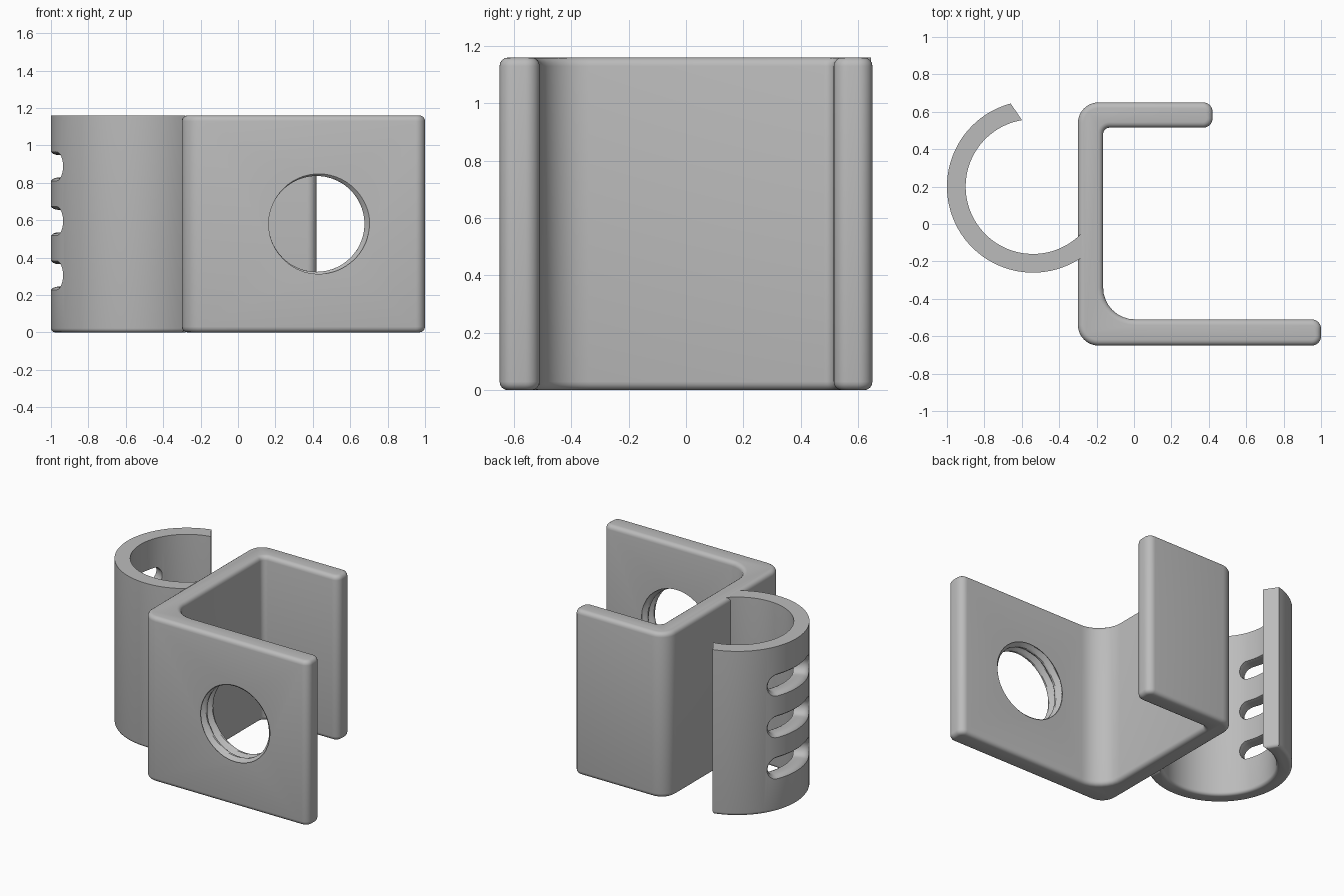
import bpy, bmesh, math
from mathutils import Vector

if "Cube" in bpy.data.objects:
    bpy.data.objects.remove(bpy.data.objects["Cube"])

H = 1.16                      # overall height
CX, CY = -0.54, 0.20          # clip ring centre
R_OUT, R_IN = 0.46, 0.36

grey = bpy.data.materials.new("plain_grey")
grey.diffuse_color = (0.5, 0.5, 0.5, 1)
grey.use_nodes = True
grey.node_tree.nodes["Principled BSDF"].inputs["Base Color"].default_value = grey.diffuse_color


def make_object(name, bm):
    bmesh.ops.recalc_face_normals(bm, faces=bm.faces)
    mesh = bpy.data.meshes.new(name)
    bm.to_mesh(mesh)
    bm.free()
    mesh.materials.append(grey)
    obj = bpy.data.objects.new(name, mesh)
    bpy.context.collection.objects.link(obj)
    return obj


def prism(name, profile, bevel, levels):
    """Extrude a plan profile to full height and round its rims at the given levels."""
    bm = bmesh.new()
    face = bm.faces.new([bm.verts.new((x, y, 0)) for x, y in profile])
    top = bmesh.ops.extrude_face_region(bm, geom=[face])["geom"]
    for v in top:
        if isinstance(v, bmesh.types.BMVert):
            v.co.z = H
    rims = [e for e in bm.edges
            if any(all(abs(v.co.z - z) < 1e-5 for v in e.verts) for z in levels)]
    bmesh.ops.bevel(bm, geom=rims, offset=bevel, offset_type='OFFSET', segments=4,
                    profile=0.5, affect='EDGES', clamp_overlap=False)
    return make_object(name, bm)


def loft(name, rings):
    """Closed solid through rings of equal point count."""
    bm = bmesh.new()
    rows = [[bm.verts.new(p) for p in ring] for ring in rings]
    n = len(rows[0])
    for a, b in zip(rows, rows[1:]):
        for i in range(n):
            j = (i + 1) % n
            bm.faces.new((a[i], a[j], b[j], b[i]))
    bm.faces.new(rows[0])
    bm.faces.new(rows[-1])
    return make_object(name, bm)


def cut(obj, cutter):
    mod = obj.modifiers.new("cut", 'BOOLEAN')
    mod.operation, mod.solver, mod.object = 'DIFFERENCE', 'EXACT', cutter
    bpy.context.view_layer.objects.active = obj
    bpy.ops.object.modifier_apply(modifier=mod.name)
    bpy.data.objects.remove(cutter)


def rounded(corners, steps=8):
    """Right-angled outline with a radius on each corner."""
    pts = []
    for i, (x, y, r) in enumerate(corners):
        p = Vector((x, y))
        a = (Vector(corners[i - 1][:2]) - p).normalized()
        b = (Vector(corners[(i + 1) % len(corners)][:2]) - p).normalized()
        for k in range(steps + 1):
            t = math.pi / 2 * k / steps
            pts.append(p + r * (a + b - b * math.cos(t) - a * math.sin(t)))
    return pts


def arc(radius, start, end, n=72):
    return [(CX + radius * math.cos(math.radians(start + (end - start) * i / n)),
             CY + radius * math.sin(math.radians(start + (end - start) * i / n)))
            for i in range(n + 1)]


# Channel bracket: long front arm, web, short back arm
bracket = prism("channel_bracket", rounded([
    (1.0, -0.65, 0.05), (1.0, -0.51, 0.05), (-0.165, -0.51, 0.17), (-0.165, 0.515, 0.035),
    (0.42, 0.515, 0.05), (0.42, 0.65, 0.05), (-0.30, 0.65, 0.11), (-0.30, -0.65, 0.11)]),
    0.03, (0, H))

# Threaded hole through the front arm: helical groove around a round bore
PITCH, N = 0.07, 72
thread = []
for row in range(37):
    y = -0.70 + 0.25 * row / 36
    ring = []
    for i in range(N):
        t = 2 * math.pi * i / N
        phase = ((y + 0.65) / PITCH + i / N + 0.5) % 1
        r = 0.256 + 0.03 * max(0, 1 - abs(phase - 0.5) / 0.4)
        ring.append((0.42 + r * math.cos(t), y, 0.58 + r * math.sin(t)))
    thread.append(ring)
cut(bracket, loft("thread_cutter", thread))

# Open spring clip, joined to the web at one end
clip = prism("spring_clip", arc(R_OUT, 105, 304.4) + arc(R_IN, 316.2, 99.5), 0.022, (0,))

# Three flared slots following the curve of the clip
for zc in (0.305, 0.595, 0.888):
    rings = []
    for radius, grow in ((0.32, 0.006), (0.36, 0.006), (0.375, 0), (0.42, 0), (0.435, 0.002),
                         (0.448, 0.007), (0.457, 0.014), (0.462, 0.02), (0.50, 0.02)):
        ring = []
        for side in (1, -1):
            for k in range(13):
                t = math.pi * (k / 12 - 0.5)
                s = side * (0.17 + (0.06 + grow) * math.cos(t))
                z = zc + side * (0.06 + grow) * math.sin(t)
                ang = math.pi + s / R_OUT
                ring.append((CX + radius * math.cos(ang), CY + radius * math.sin(ang), z))
            # straight run along the slot, kept fine so it follows the curve
            for k in range(1, 12):
                s = side * 0.17 * (1 - k / 6)
                ang = math.pi + s / R_OUT
                ring.append((CX + radius * math.cos(ang), CY + radius * math.sin(ang),
                             zc + side * (0.06 + grow)))
        rings.append(ring)
    cut(clip, loft("slot_cutter", rings))

# Smooth rounded surfaces, keep crisp edges
for obj in (bracket, clip):
    bpy.ops.object.select_all(action='DESELECT')
    obj.select_set(True)
    bpy.context.view_layer.objects.active = obj
    bpy.ops.object.shade_smooth_by_angle(angle=math.radians(30))
